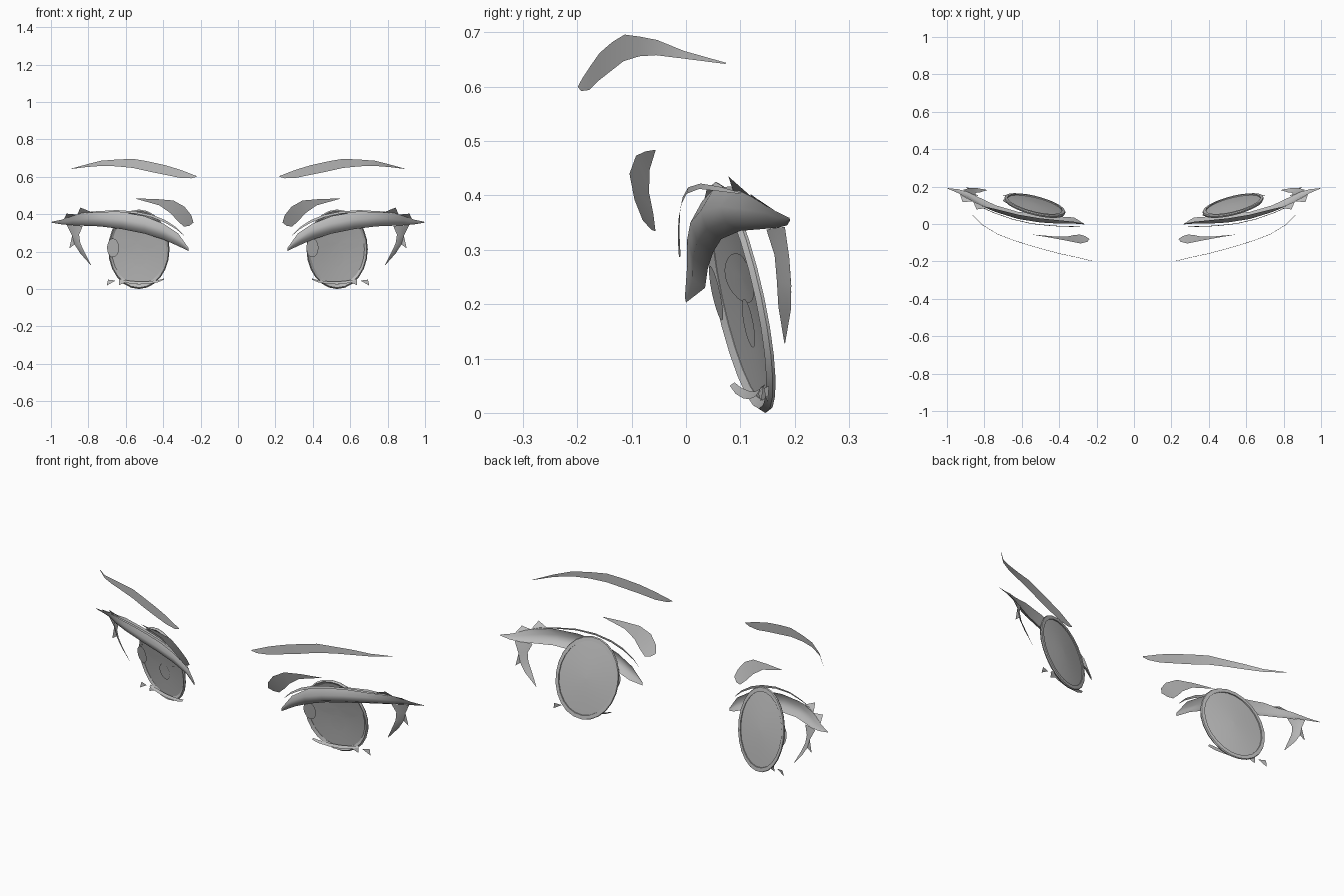
import bpy, math

grey = bpy.data.materials.new("plain_grey")
grey.diffuse_color = (0.5, 0.5, 0.5, 1)

CX, CZ, RX, RZ = 0.53, 0.2125, 0.164, 0.2125   # eye centre and radii


def make(name, verts, faces, mirror=True, angle=40):
    me = bpy.data.meshes.new(name)
    me.from_pydata(verts, [], faces)
    me.materials.append(grey)
    ob = bpy.data.objects.new(name, me)
    bpy.context.collection.objects.link(ob)
    if mirror:
        m = ob.modifiers.new("mirror", "MIRROR")
        m.use_mirror_merge = False
    bpy.context.view_layer.objects.active = ob
    ob.select_set(True)
    bpy.ops.object.shade_smooth_by_angle(angle=math.radians(angle))
    ob.select_set(False)
    return ob


def sheet(name, stations, extra=(), angle=40):
    """Surface through rows of points, plus loose triangles."""
    n = len(stations[0])
    verts = [p for s in stations for p in s]
    faces = [(i * n + j, (i + 1) * n + j, (i + 1) * n + j + 1, i * n + j + 1)
             for i in range(len(stations) - 1) for j in range(n - 1)]
    for tri in extra:
        faces.append(tuple(range(len(verts), len(verts) + 3)))
        verts += tri
    return make(name, verts, faces, angle=angle)


def plane_y(x, z):
    """Tilted plane the eye lies in."""
    return 0.1 + 0.235 * (abs(x) - CX) - 0.215 * (z - CZ)


def dish(x, z):
    """Depth of the hollow iris behind the eye plane."""
    r2 = ((abs(x) - CX) / (RX * 0.89)) ** 2 + ((z - CZ) / (RZ * 0.89)) ** 2
    return 0.001 + 0.012 * max(0, 1 - r2)


def plate(name, cx, cz, rx, rz, depth, mirror=True, n=20):
    """Elliptical patch of three rings following a depth rule."""
    verts, faces = [], []
    for k in (0.02, 0.5, 1):
        for i in range(n):
            a = math.tau * i / n
            x, z = cx + rx * k * math.cos(a), cz + rz * k * math.sin(a)
            verts.append((x, plane_y(x, z) + depth(x, z), z))
    for r in range(2):
        for i in range(n):
            j = (i + 1) % n
            faces.append((r * n + i, r * n + j, (r + 1) * n + j, (r + 1) * n + i)[::-1])
    faces.append(tuple(range(n)))
    return make(name, verts, faces, mirror)


# Eyebrows: (x, y, top, bottom)
brow = [(.222, -.198, .604, .600), (.25, -.192, .615, .592), (.31, -.177, .638, .594),
        (.39, -.160, .662, .611), (.48, -.137, .682, .629), (.56, -.114, .696, .647),
        (.65, -.085, .692, .656), (.73, -.054, .686, .658), (.81, -.005, .666, .652),
        (.89, .073, .644, .642)]
sheet("eyebrow", [[(x, y - .001, b), (x, y + .001, t)] for x, y, t, b in brow])

# Folded patch above the inner corner of each eye
sheet("eyelid_fold", [
    [(.262, -.064, .337), (.238, -.080, .355)], [(.290, -.056, .334), (.249, -.095, .393)],
    [(.325, -.060, .366), (.286, -.104, .440)], [(.360, -.068, .405), (.345, -.092, .473)],
    [(.420, -.067, .447), (.436, -.075, .481)], [(.548, -.056, .483), (.548, -.056, .484)]])

# Thin crease line over the lashes
crease = [(.29, -.012, .287, .001), (.33, -.014, .325, .005), (.39, -.013, .362, .007),
          (.46, -.008, .390, .007), (.55, .002, .409, .006), (.65, .025, .417, .005),
          (.75, .06, .412, .004), (.84, .10, .404, .001)]
sheet("eyelid_crease", [[(x, y - .001, z - w), (x, y + .002, z + w)]
                        for x, y, z, w in crease])

# Upper lash band: x, then lower to upper edge as (y, z)
band = [(.265, (0, .203), (-.001, .207), (-.002, .214), (0, .220)),
        (.32, (.035, .230), (.012, .245), (.002, .270), (.012, .297)),
        (.40, (.040, .265), (.013, .285), (.002, .318), (.020, .350)),
        (.50, (.050, .296), (.021, .315), (.008, .350), (.030, .390)),
        (.62, (.065, .320), (.038, .338), (.027, .372), (.050, .411)),
        (.74, (.100, .335), (.074, .350), (.064, .380), (.080, .417)),
        (.82, (.138, .338), (.113, .350), (.102, .375), (.098, .410)),
        (.885, (.170, .341), (.155, .350), (.145, .368), (.134, .392)),
        (.94, (.186, .345), (.179, .350), (.172, .358), (.165, .371)),
        (.998, (.192, .355), (.191, .356), (.190, .358), (.190, .359))]
sheet("upper_lash", [[(x, y, z) for y, z in row] for x, *row in band],
      [[(.86, .120, .398), (.842, .078, .435), (.78, .086, .410)],
       [(.93, .158, .374), (.917, .118, .403), (.86, .120, .398)]], angle=70)

# Outer lash hanging down with one side spike
sheet("outer_lash", [
    [(.83, .148, .337), (.87, .160, .34), (.915, .182, .342)],
    [(.85, .163, .290), (.866, .168, .29), (.887, .190, .285)],
    [(.843, .167, .245), (.856, .172, .24), (.874, .193, .238)],
    [(.820, .170, .195), (.830, .176, .19), (.843, .193, .190)],
    [(.785, .181, .128), (.785, .182, .127), (.786, .182, .126)]],
    [[(.887, .190, .285), (.874, .193, .238), (.902, .195, .217)]], angle=70)

# Lower lash strip and its small spikes
lower = [(.395, .053, .003), (.43, .041, .006), (.48, .034, .007), (.53, .032, .007),
         (.58, .037, .007), (.635, .050, .003)]
sheet("lower_lash",
      [[(x, plane_y(x, z) - .022, z - w), (x, plane_y(x, z) - .013, z + w)]
       for x, z, w in lower],
      [[(.60, .133, .036), (.637, .138, .020), (.635, .143, .050)],
       [(.655, .143, .045), (.702, .150, .018), (.695, .153, .050)]])

# Eye rim: closed ring swept round the ellipse, (radius factor, depth)
N = 24
section = [(.965, -.010), (1.0, 0), (.985, .006), (.89, .007), (.89, 0)]
M = len(section)
verts, faces = [], []
for i in range(N):
    a = math.tau * i / N
    for k, d in section:
        x, z = CX + RX * k * math.cos(a), CZ + RZ * k * math.sin(a)
        verts.append((x, plane_y(x, z) + d, z))
    for j in range(M):
        p, q = i * M, (i + 1) % N * M
        faces.append((p + j, p + (j + 1) % M, q + (j + 1) % M, q + j))
make("eye_rim", verts, faces)

# Hollow iris with thin painted plates
plate("iris", CX, CZ, RX * .895, RZ * .895, dish, n=N)
plate("iris_shade", .54, .248, .108, .046, lambda x, z: dish(x, z) - .004)
plate("pupil", .527, .165, .037, .045, lambda x, z: dish(x, z) - .006)

# Highlight sits on the same side of both eyes
for side, cx in (("right", .398), ("left", -.668)):
    plate("highlight_" + side, cx, .22, .032, .05, lambda x, z: -.012, mirror=False)
